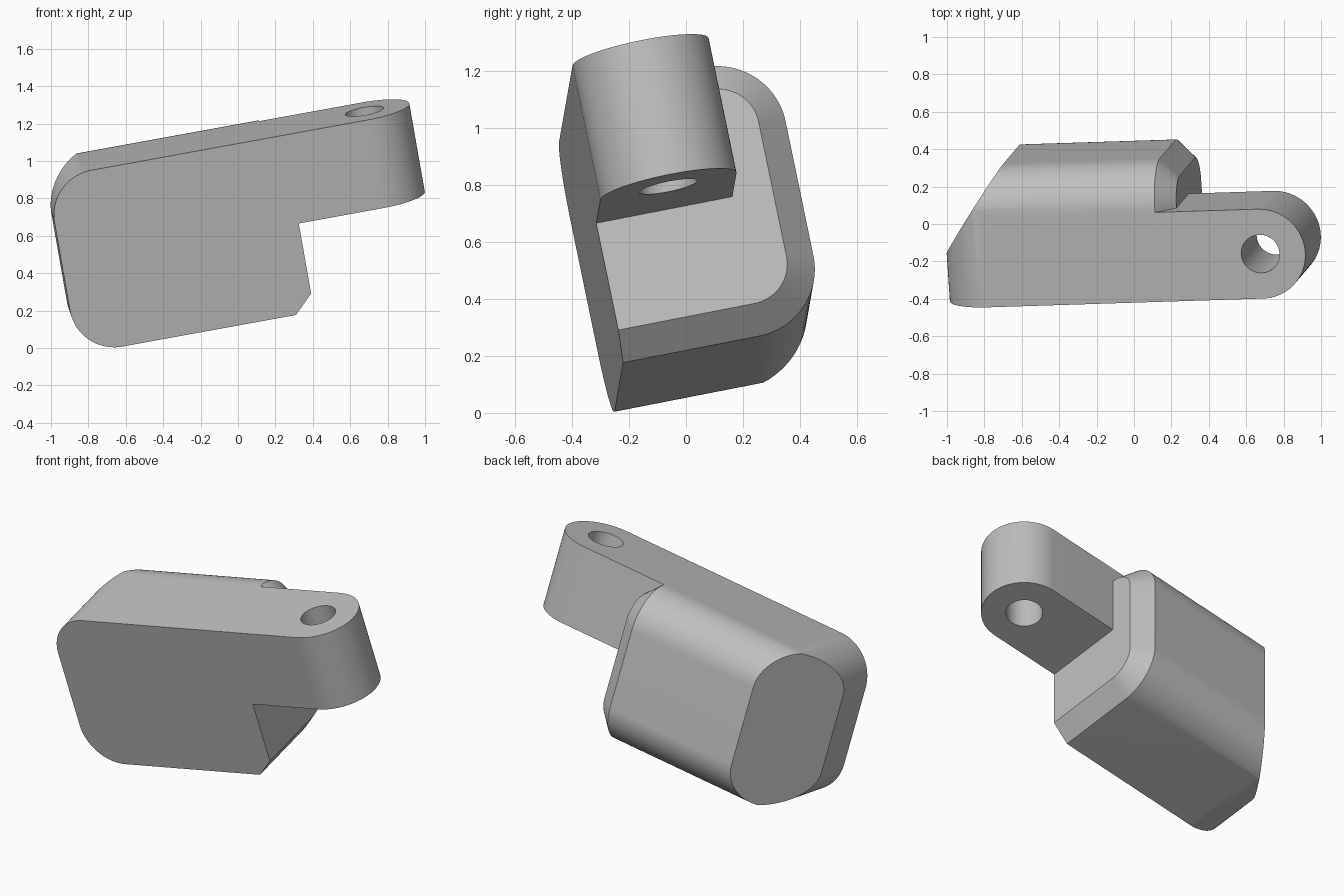
import bpy, bmesh, math
from mathutils import Matrix, Vector

cube = bpy.data.objects.get("Cube")
if cube:
    bpy.data.objects.remove(cube, do_unlink=True)

# Part dimensions in the part's own frame: u along, v deep, w up
FRONT, BACK = -0.203, 0.529
BOTTOM, TOP = 0.162, 1.139
LEFT, RIGHT = -0.857, 0.429
MIDDLE = (BOTTOM + TOP) / 2
ROUND, CHAMFER = 0.244, 0.1
LUG_BACK = BACK - ROUND
LUG_RADIUS = (LUG_BACK - FRONT) / 2
LUG_V = (LUG_BACK + FRONT) / 2
LUG_U = 0.886
HOLE_RADIUS = 0.104


def arc(a, b, radius, start, end, steps=24):
    """Points of a circular arc, angles in degrees."""
    angles = [math.radians(start + (end - start) * i / steps) for i in range(steps + 1)]
    return [(a + radius * math.cos(t), b + radius * math.sin(t)) for t in angles]


def solid(name, rings):
    """Closed solid lofted through rings of matching point counts."""
    bm = bmesh.new()
    loops = [[bm.verts.new(p) for p in ring] for ring in rings]
    for low, high in zip(loops, loops[1:]):
        for i in range(len(low)):
            j = (i + 1) % len(low)
            bm.faces.new((low[i], low[j], high[j], high[i]))
    bm.faces.new(loops[0])
    bm.faces.new(loops[-1])
    bmesh.ops.recalc_face_normals(bm, faces=bm.faces)
    mesh = bpy.data.meshes.new(name)
    bm.to_mesh(mesh)
    bm.free()
    obj = bpy.data.objects.new(name, mesh)
    bpy.context.collection.objects.link(obj)
    return obj


def combine(target, tool, operation):
    """Apply a boolean and discard the tool."""
    mod = target.modifiers.new(operation.lower(), 'BOOLEAN')
    mod.operation, mod.solver, mod.object = operation, 'EXACT', tool
    bpy.context.view_layer.objects.active = target
    bpy.ops.object.modifier_apply(modifier=mod.name)
    bpy.data.objects.remove(tool, do_unlink=True)


def section(u, inset):
    """Block cross-section: square at the front, rounded at the back."""
    r, v = ROUND - inset, BACK - ROUND
    low, high = BOTTOM + ROUND, TOP - ROUND
    pts = [(FRONT, BOTTOM + inset)] + arc(v, low, r, -90, 0)
    pts += arc(v, high, r, 0, 90) + [(FRONT, TOP - inset)]
    return [(u, a, b) for a, b in pts]


# Block with a chamfered end
block = solid("hinge_block", [section(-1.2, 0), section(RIGHT - CHAMFER, 0), section(RIGHT, CHAMFER)])

# Rounded upper and lower corners on the left end
outline = [(1, BOTTOM), (1, TOP)]
outline += arc(LEFT + ROUND, TOP - ROUND, ROUND, 90, 180)
outline += arc(LEFT + ROUND, BOTTOM + ROUND, ROUND, 180, 270)
combine(block, solid("outline_tool", [[(u, v, w) for u, w in outline] for v in (-1, 1)]), 'INTERSECT')

# Slanted cut across the back left corner
slope = 0.337 / 0.475
plan = [(LEFT + (v - 0.054) * slope, v) for v in (-1, 1)] + [(2, 1), (2, -1)]
combine(block, solid("slant_tool", [[(u, v, w) for u, v in plan] for w in (-1, 2)]), 'INTERSECT')

# Lug with a rounded end, flush with the top and front
lug_plan = [(0, FRONT)] + arc(LUG_U, LUG_V, LUG_RADIUS, -90, 90, 48) + [(0, LUG_BACK)]
combine(block, solid("lug", [[(u, v, w) for u, v in lug_plan] for w in (MIDDLE, TOP)]), 'UNION')

# Pin hole through the lug
hole = arc(LUG_U, LUG_V, HOLE_RADIUS, 0, 360, 48)[:-1]
combine(block, solid("hole_tool", [[(u, v, w) for u, v in hole] for w in (0, 2)]), 'DIFFERENCE')

# Tilt the finished part into its pose
along = Vector((0.9833, 0.0315, 0.179)).normalized()
up = Vector((-0.1693, -0.1998, 0.9651))
deep = up.cross(along).normalized()
up = along.cross(deep)
block.data.transform(Matrix((along, deep, up)).transposed().to_4x4())

# Plain grey finish
grey = bpy.data.materials.new("plain_grey")
grey.use_nodes = True
colour = (0.52, 0.52, 0.52, 1)
grey.diffuse_color = colour
grey.node_tree.nodes["Principled BSDF"].inputs["Base Color"].default_value = colour
block.data.materials.clear()
block.data.materials.append(grey)
for face in block.data.polygons:
    face.material_index = 0

# Smooth curved walls, crisp edges
bpy.ops.object.select_all(action='DESELECT')
block.select_set(True)
bpy.context.view_layer.objects.active = block
bpy.ops.object.shade_smooth_by_angle(angle=math.radians(20))
